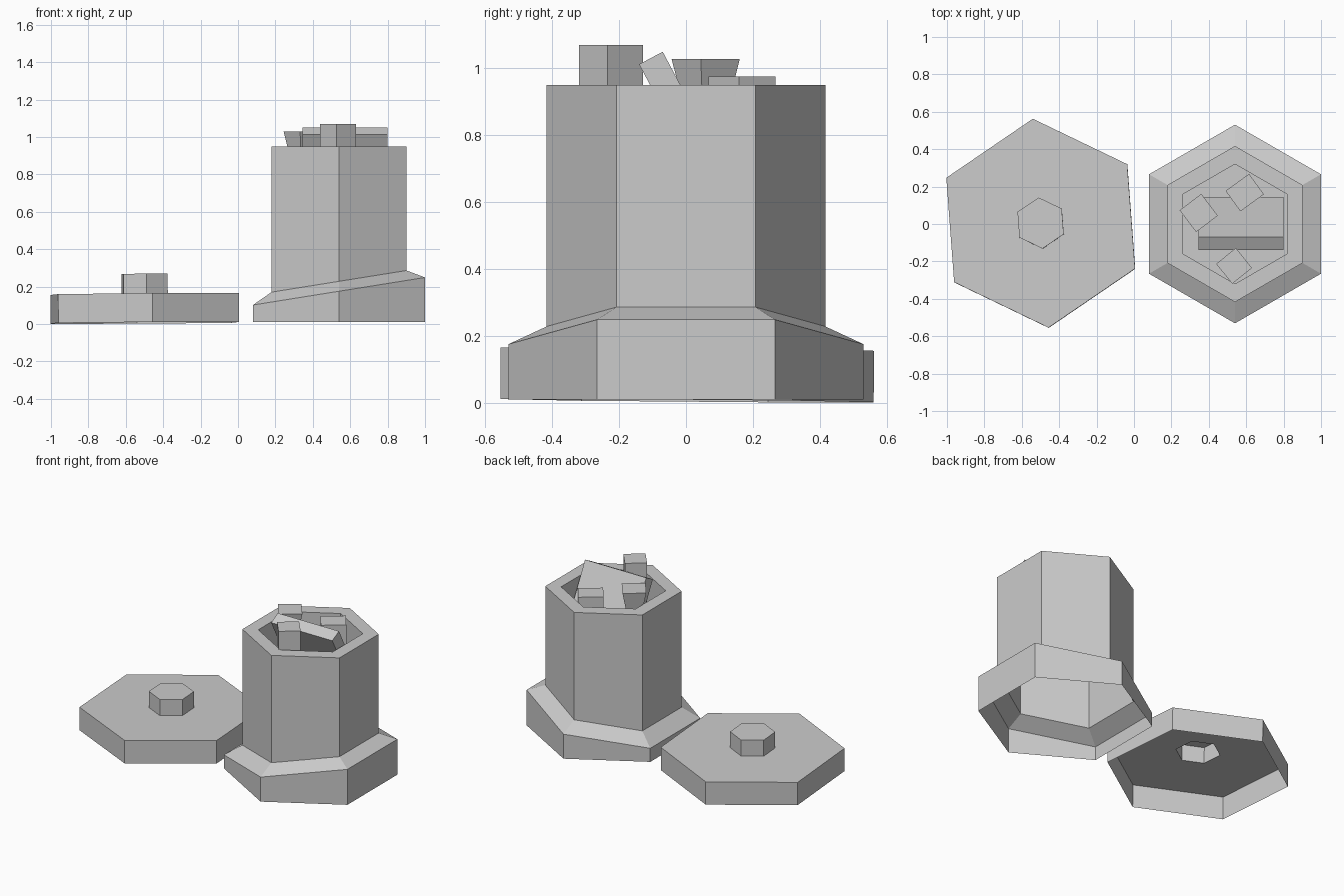
import bpy, bmesh
from math import sin, cos, radians
from mathutils import Matrix, Vector

if "Cube" in bpy.data.objects:
    bpy.data.objects.remove(bpy.data.objects["Cube"])


def make_object(name, bm, matrix=None):
    mesh = bpy.data.meshes.new(name)
    bm.to_mesh(mesh)
    bm.free()
    ob = bpy.data.objects.new(name, mesh)
    bpy.context.collection.objects.link(ob)
    if matrix is not None:
        ob.matrix_world = matrix
    return ob


def hex_shell(name, profile, matrix, phase):
    """Open-bottomed six-sided shell; profile rows are radius, height, slope along x."""
    bm = bmesh.new()
    rings = []
    for r, z, slope in profile:
        ring = []
        for i in range(6):
            a = radians(phase + 60 * i)
            x = r * cos(a)
            ring.append(bm.verts.new((x, r * sin(a), z + slope * x)))
        rings.append(ring)
    for lo, hi in zip(rings, rings[1:]):
        for i in range(6):
            j = (i + 1) % 6
            bm.faces.new((lo[i], lo[j], hi[j], hi[i]))
    bm.faces.new(rings[-1])
    return make_object(name, bm, matrix)


def block(name, size, matrix, taper=1.0):
    """Box hanging below its top face centre, optionally narrower at the bottom."""
    bm = bmesh.new()
    bmesh.ops.create_cube(bm, size=1)
    for v in bm.verts:
        k = taper if v.co.z < 0 else 1.0
        v.co = Vector((v.co.x * size[0] * k, v.co.y * size[1] * k,
                       (v.co.z - 0.5) * size[2]))
    return make_object(name, bm, matrix)


# Jar: slanted flared foot, straight body, thick rim and sunken floor
hex_shell("jar", [(0.531, 0.01, 0), (0.531, 0.175, 0.16), (0.417, 0.228, 0.16),
                  (0.417, 0.95, 0), (0.32, 0.95, 0), (0.32, 0.60, 0)],
          Matrix.Translation((0.54, 0, 0)), 90)

# Lid with hollow knob, lying beside the jar
tilt = Matrix.Rotation(-0.008, 4, 'X') @ Matrix.Rotation(-0.006, 4, 'Y')
hex_shell("lid", [(0.56, 0, 0), (0.56, 0.154, 0), (0.137, 0.154, 0), (0.137, 0.262, 0)],
          Matrix.Translation((-0.498, 0.003, 0.006)) @ tilt, 94.3)

# Square slab leaning inside the jar
block("leaning_slab", (0.455, 0.08, 0.455),
      Matrix.Translation((0.5725, -0.105, 1.031)) @ Matrix.Rotation(radians(28), 4, 'X'))

# Small blocks poking out of the jar: name, top centre, size, turn, taper
for name, top, size, turn, taper in [
        ("front_block", (0.535, -0.224, 1.07), (0.135, 0.137, 0.30), 39, 1.0),
        ("back_block", (0.592, 0.168, 0.975), (0.155, 0.135, 0.25), 36, 1.0),
        ("left_block", (0.346, 0.059, 1.028), (0.145, 0.146, 0.18), 37, 0.55)]:
    block(name, size, Matrix.Translation(top) @ Matrix.Rotation(radians(turn), 4, 'Z'), taper)
